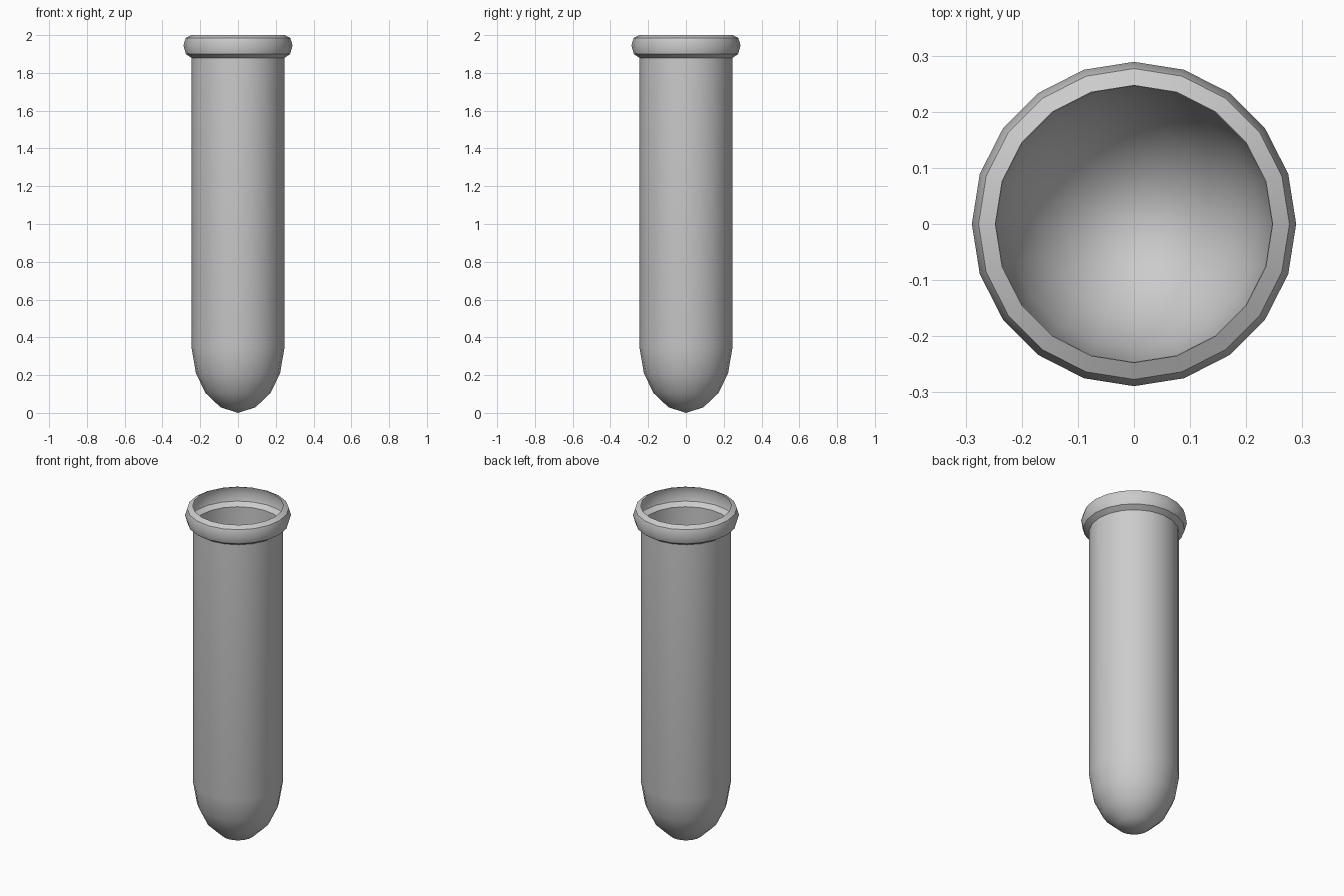
import bpy, bmesh, math

if "Cube" in bpy.data.objects:
    bpy.data.objects.remove(bpy.data.objects["Cube"])

SIDES = 20

# Half profile (radius, height), from above the bottom tip to the open mouth
profile = [
    (0.093, 0.03), (0.172, 0.105), (0.223, 0.21), (0.246, 0.345),  # rounded bottom
    (0.246, 1.88),                                                # straight wall
    (0.276, 1.90), (0.289, 1.945), (0.277, 1.985), (0.247, 2.0),   # hollow rolled rim
]

bm = bmesh.new()
tip = bm.verts.new((0, 0, 0))
rings = []
for r, z in profile:
    rings.append([bm.verts.new((r * math.cos(i * math.tau / SIDES),
                                r * math.sin(i * math.tau / SIDES), z))
                  for i in range(SIDES)])

# Bottom fan and side walls, a single thin open shell
for i in range(SIDES):
    j = (i + 1) % SIDES
    bm.faces.new((tip, rings[0][j], rings[0][i]))
    for low, high in zip(rings, rings[1:]):
        bm.faces.new((low[i], low[j], high[j], high[i]))

mesh = bpy.data.meshes.new("test_tube")
bm.to_mesh(mesh)
bm.free()
tube = bpy.data.objects.new("test_tube", mesh)
bpy.context.collection.objects.link(tube)

# Smooth wall with crisp rim edges
bpy.context.view_layer.objects.active = tube
tube.select_set(True)
bpy.ops.object.shade_smooth_by_angle(angle=math.radians(37))
